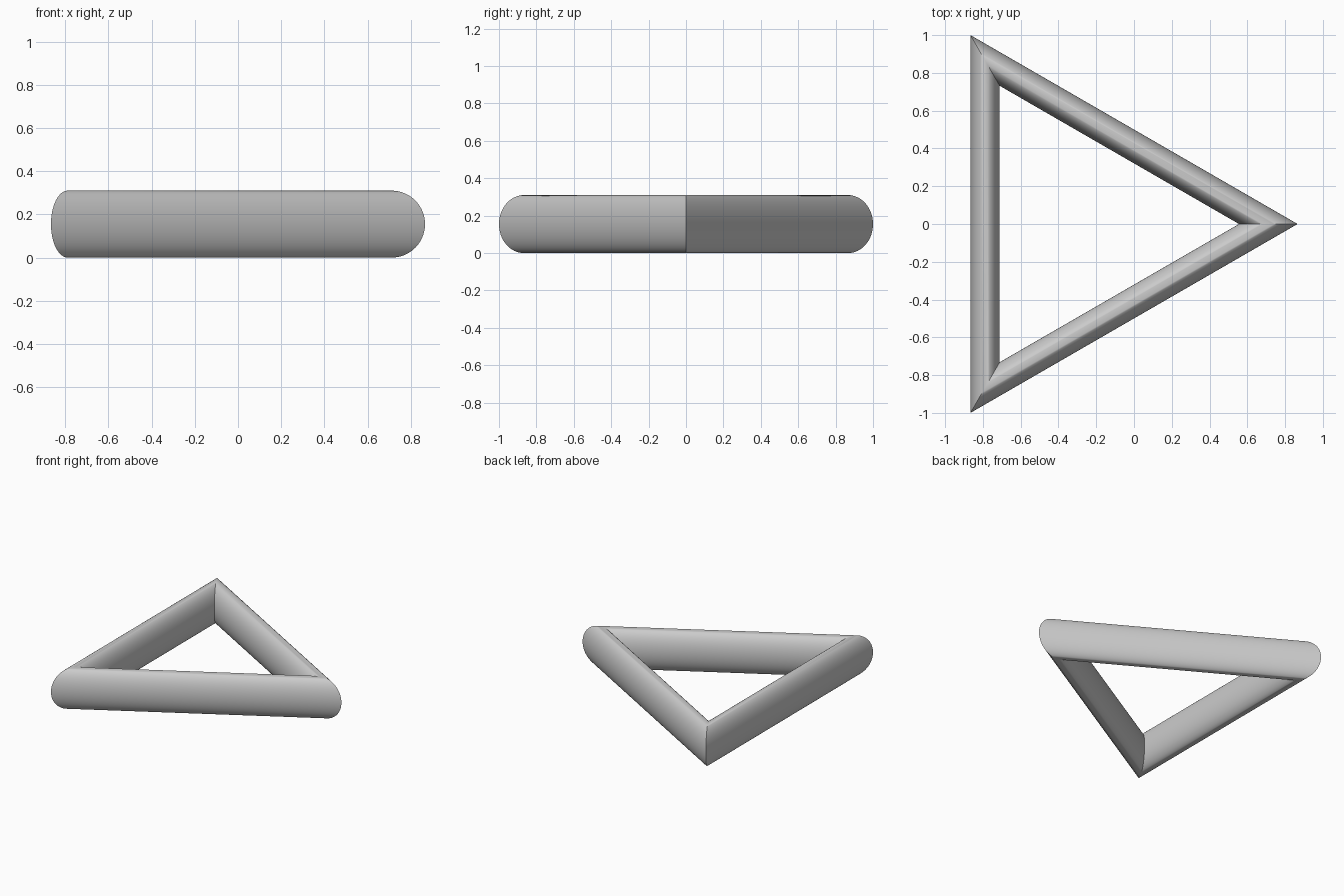
import bpy
import math

if "Cube" in bpy.data.objects:
    bpy.data.objects.remove(bpy.data.objects["Cube"])

# Triangle of side 2: corner radius and tube size
corner_radius = 2 / math.sqrt(3)
tube_radius = 0.155

# Three-sided ring with a round section at each mitred corner
bpy.ops.mesh.primitive_torus_add(
    major_segments=3,
    minor_segments=64,
    major_radius=corner_radius - tube_radius,
    minor_radius=tube_radius,
    location=(-corner_radius / 4, 0, tube_radius),
)
ring = bpy.context.object
ring.name = "triangular_ring"
ring.data.name = "triangular_ring"

# Smooth tubes, sharp mitred corners
bpy.ops.object.shade_smooth_by_angle(angle=math.radians(30))
